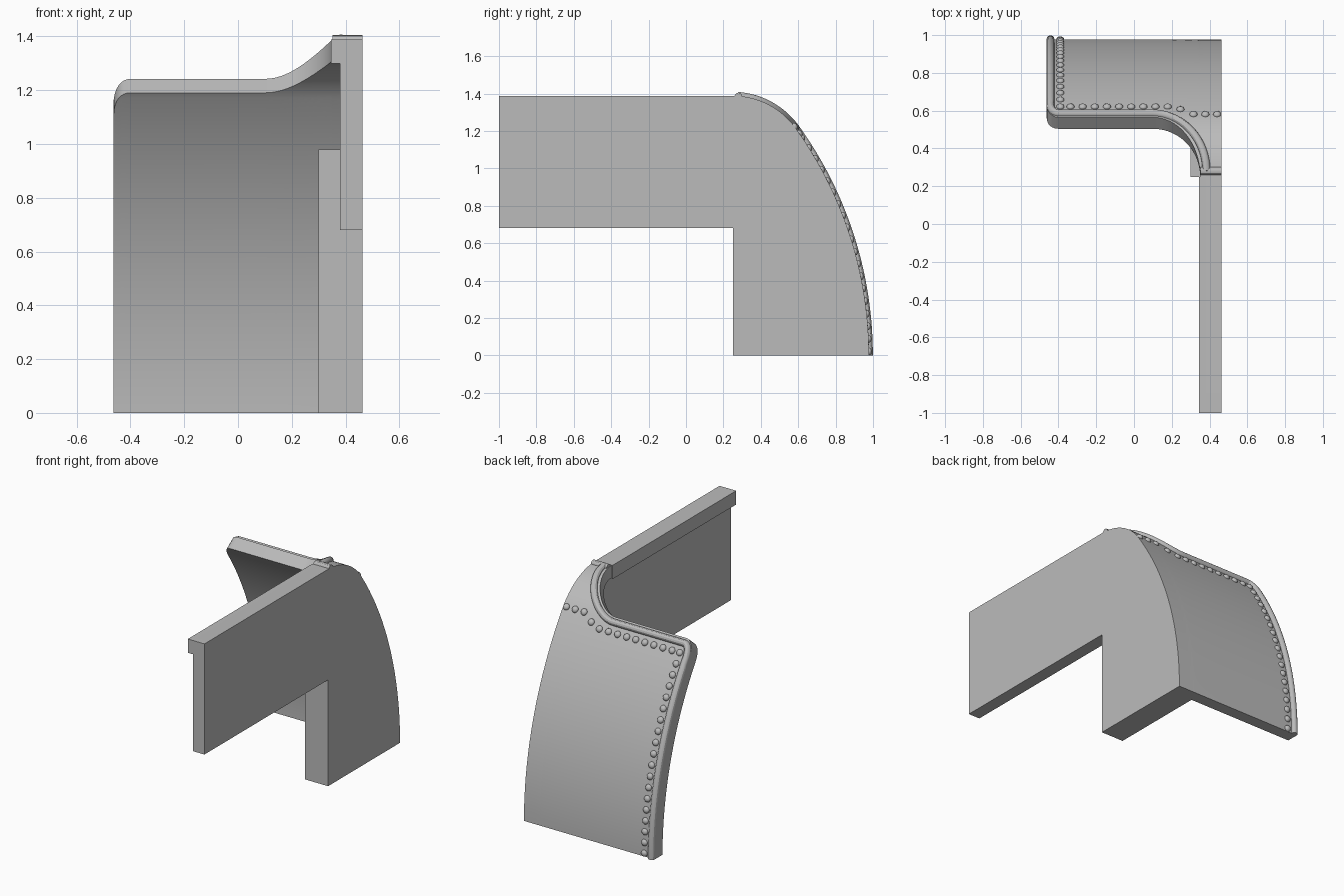
import bpy, bmesh
from math import acos, asin, sin, cos, pi, radians
from mathutils import Vector, Matrix

cube = bpy.data.objects.get("Cube")
if cube:
    bpy.data.objects.remove(cube)

grey = bpy.data.materials.new("plain grey")
grey.use_nodes = True
grey.diffuse_color = (0.5, 0.5, 0.5, 1)
grey.node_tree.nodes["Principled BSDF"].inputs["Base Color"].default_value = (0.5, 0.5, 0.5, 1)

# Curved profile: a small top arc tangent to a large lower arc
TOP, BASE, START, BIG = 1.388, 0.978, 0.25, 2.08
C = BASE - BIG
SMALL = ((START - C) ** 2 + TOP ** 2 - BIG ** 2) / (2 * (TOP - BIG))
JOIN = asin((TOP - SMALL) / (BIG - SMALL))
THICK = 0.08
LEFT, RIGHT, WALL_IN = -0.4625, 0.4625, 0.38


def on_profile(a, depth=0.0):
    """Point (y, z) where the surface normal has elevation a."""
    if a < JOIN:
        return C + (BIG - depth) * cos(a), (BIG - depth) * sin(a)
    r = SMALL - depth
    return START + r * cos(a), TOP - SMALL + r * sin(a)


def angle_at(y):
    if y > C + BIG * cos(JOIN):
        return acos(min(1, (y - C) / BIG))
    return acos((y - START) / SMALL)


def finish(name, bm):
    bmesh.ops.recalc_face_normals(bm, faces=bm.faces)
    me = bpy.data.meshes.new(name)
    bm.to_mesh(me)
    bm.free()
    me.materials.append(grey)
    ob = bpy.data.objects.new(name, me)
    bpy.context.collection.objects.link(ob)
    smooth(ob)
    return ob


def smooth(ob):
    bpy.ops.object.select_all(action="DESELECT")
    ob.select_set(True)
    bpy.context.view_layer.objects.active = ob
    bpy.ops.object.shade_smooth_by_angle(angle=radians(30))


def prism(name, outline, x0, x1):
    """Extrude a (y, z) outline from x0 to x1."""
    bm = bmesh.new()
    face = bm.faces.new([bm.verts.new((x0, y, z)) for y, z in outline])
    ext = bmesh.ops.extrude_face_region(bm, geom=[face])["geom"]
    moved = [v for v in ext if isinstance(v, bmesh.types.BMVert)]
    bmesh.ops.translate(bm, verts=moved, vec=(x1 - x0, 0, 0))
    return finish(name, bm)


def tube(name, points, radius):
    cu = bpy.data.curves.new(name, "CURVE")
    cu.dimensions = "3D"
    cu.bevel_depth = radius
    cu.bevel_resolution = 4
    cu.use_fill_caps = True
    sp = cu.splines.new("POLY")
    sp.points.add(len(points) - 1)
    for p, co in zip(sp.points, points):
        p.co = (*co, 1)
    cu.materials.append(grey)
    ob = bpy.data.objects.new(name, cu)
    bpy.context.collection.objects.link(ob)
    bpy.ops.object.select_all(action="DESELECT")
    ob.select_set(True)
    bpy.context.view_layer.objects.active = ob
    bpy.ops.object.convert(target="MESH")
    smooth(bpy.context.object)


def arc(cx, cy, rx, ry, t0, t1, n):
    ts = [t0 + (t1 - t0) * i / n for i in range(n + 1)]
    return [(cx + rx * cos(t), cy + ry * sin(t)) for t in ts]


ROWS = 48
full_arc = [on_profile(pi / 2 * i / ROWS) for i in range(ROWS + 1)]

# Side wall with its arm, inner ledge and thick post
prism("side_wall", [(-1, 0.68), (START, 0.68), (START, 0)] + full_arc + [(-1, TOP)], WALL_IN, RIGHT)
prism("top_ledge", [(-1, 1.3), (START, 1.3), (START, TOP), (-1, TOP)], 0.345, WALL_IN)
post_top = 0.98
a_top = asin(post_top / (BIG - 0.04))
post_arc = [on_profile(a_top * i / 12, 0.04) for i in range(13)]
prism("post", [(START, 0)] + post_arc + [(START, post_top)], 0.3, WALL_IN)

# Curved panel: columns across x, each starting at the shaped top edge
edge = arc(-0.4, 0.63, -0.4 - LEFT, 0.065, pi, 1.5 * pi, 8)
edge += arc(0.1, START, 0.25, 0.315, pi / 2, 0, 20)
edge.append((WALL_IN, START))
bm = bmesh.new()
columns = []
for x, y in edge:
    a0 = angle_at(y)
    angles = [a0 * (1 - i / ROWS) for i in range(ROWS + 1)]
    columns.append([[bm.verts.new((x, *on_profile(a, d))) for a in angles] for d in (0, THICK)])
for (o1, i1), (o2, i2) in zip(columns, columns[1:]):
    for r in range(ROWS):
        bm.faces.new((o1[r], o1[r + 1], o2[r + 1], o2[r]))
        bm.faces.new((i1[r], i2[r], i2[r + 1], i1[r + 1]))
    for r in (0, ROWS):
        bm.faces.new((o1[r], o2[r], i2[r], i1[r]))
for o, i in (columns[0], columns[-1]):
    for r in range(ROWS):
        bm.faces.new((o[r], i[r], i[r + 1], o[r + 1]))
finish("curved_panel", bm)

# Rolled bead just inside the panel edge
a_side = angle_at(0.63)
bead = [(-0.442, *on_profile(a_side * i / 30)) for i in range(30)]
flat = arc(-0.4, 0.63, 0.042, 0.045, pi, 1.5 * pi, 8) + arc(0.1, 0.28, 0.283, 0.305, pi / 2, 0, 24)
bead += [(x, *on_profile(angle_at(y))) for x, y in flat]
tube("edge_bead", bead, 0.021)
y, z = on_profile(angle_at(0.28))
tube("bead_end", [(0.352, y, z - 0.003), (RIGHT, y, z - 0.003)], 0.021)

# Flattened rivets down the side and along the top
a_row = angle_at(0.62)
spots = [(-0.39, 0.01 + (a_row - 0.01) * i / 18) for i in range(19)]
spots += [(-0.336 + 0.0643 * i, a_row) for i in range(9)]
spots += [(0.246, angle_at(0.606))] + [(x, angle_at(0.58)) for x in (0.315, 0.378, 0.44)]
bm = bmesh.new()
for x, a in spots:
    place = Matrix.Translation((x, *on_profile(a))) @ Matrix.Rotation(a - pi / 2, 4, "X")
    bmesh.ops.create_uvsphere(bm, u_segments=14, v_segments=8, radius=0.021,
                              matrix=place @ Matrix.Diagonal((1, 1, 0.75, 1)))
finish("rivets", bm)
